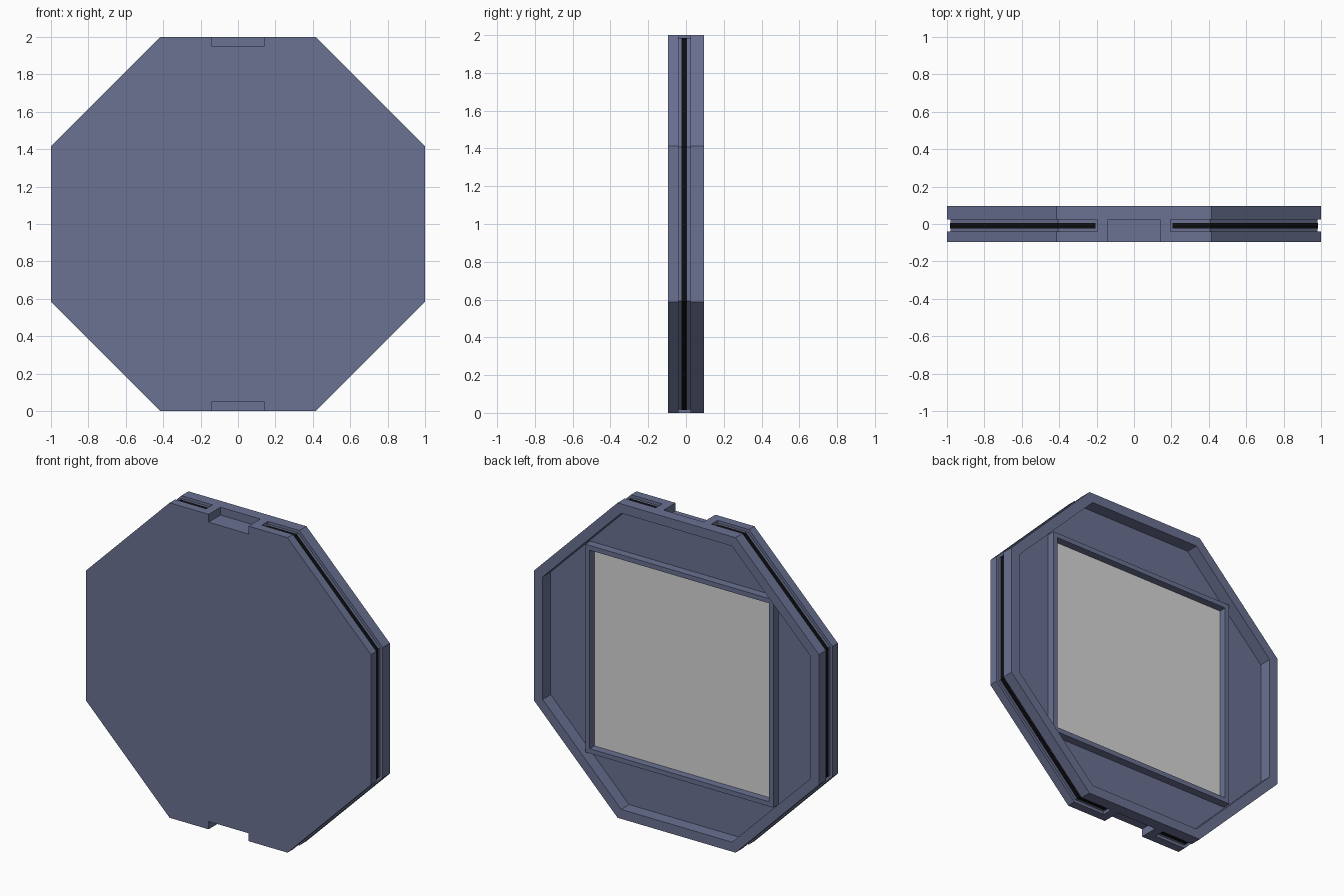
import bpy, bmesh, math

if "Cube" in bpy.data.objects:
    bpy.data.objects.remove(bpy.data.objects["Cube"])

T = math.tan(math.pi / 8)      # half side of an octagon with apothem 1
HALF = 0.095                   # half thickness of the plate
G0, G1 = -0.04, 0.024          # front and back of the edge groove
FLOOR = 0.015                  # depth position of the rear recess floor


def material(name, rgb):
    m = bpy.data.materials.new(name)
    m.diffuse_color = (*rgb, 1)
    m.use_nodes = True
    m.node_tree.nodes["Principled BSDF"].inputs["Base Color"].default_value = m.diffuse_color
    return m


BLUE = material("slate blue", (0.145, 0.167, 0.29))
BLACK = material("black", (0.004, 0.004, 0.005))
GREY = material("light grey", (0.68, 0.68, 0.68))


def octagon(r):
    return [(r * T, r), (r, r * T), (r, -r * T), (r * T, -r),
            (-r * T, -r), (-r, -r * T), (-r, r * T), (-r * T, r)]


def rect(x0, x1, z0, z1):
    return [(x0, z0), (x1, z0), (x1, z1), (x0, z1)]


def half_band(outer, inner, start, side):
    """C-shaped band following one side of the octagon rim."""
    def path(r):
        return [(start, r)] + octagon(r)[:4] + [(start, -r)]
    return [(side * x, z) for x, z in path(outer) + path(inner)[::-1]]


def prism(name, pts, y0, y1, mat):
    """Extrude an outline in the xz plane (centred on z = 1) from y0 to y1."""
    bm = bmesh.new()
    face = bm.faces.new([bm.verts.new((x, y0, z + 1)) for x, z in pts])
    res = bmesh.ops.extrude_face_region(bm, geom=[face], use_keep_orig=True)
    verts = [v for v in res["geom"] if isinstance(v, bmesh.types.BMVert)]
    bmesh.ops.translate(bm, verts=verts, vec=(0, y1 - y0, 0))
    bmesh.ops.recalc_face_normals(bm, faces=bm.faces)
    me = bpy.data.meshes.new(name)
    bm.to_mesh(me)
    bm.free()
    me.materials.append(mat)
    ob = bpy.data.objects.new(name, me)
    bpy.context.collection.objects.link(ob)
    return ob


def cut(ob, pts, y0, y1):
    cutter = prism("cutter", pts, y0, y1, BLUE)
    cutter.hide_render = True
    mod = ob.modifiers.new("cut", 'BOOLEAN')
    mod.operation = 'DIFFERENCE'
    mod.solver = 'EXACT'
    mod.object = cutter
    bpy.context.view_layer.objects.active = ob
    bpy.ops.object.modifier_apply(modifier=mod.name)
    bpy.data.objects.remove(cutter)


# octagonal body with a rear recess
body = prism("body", octagon(1), -HALF, HALF, BLUE)
cut(body, octagon(0.94), FLOOR, 0.2)

# edge groove on both sides, with its black strip
for side, label in ((1, "right"), (-1, "left")):
    cut(body, half_band(1.1, 0.982, 0.195, side), G0, G1)
    prism(label + "_edge_strip", half_band(0.984, 0.975, 0.205, side),
          -0.023, 0.006, BLACK)

# notches in the top and bottom edges, open to the front
cut(body, rect(-0.14, 0.14, 0.95, 1.1), -0.2, G1)
cut(body, rect(-0.14, 0.14, -1.1, -0.95), -0.2, G1)

# square frame and screen on the back
frame = prism("screen_frame", rect(-0.66, 0.66, -0.66, 0.66), FLOOR - 0.005, 0.066, BLUE)
cut(frame, rect(-0.63, 0.63, -0.63, 0.63), -0.1, 0.2)
prism("screen", rect(-0.632, 0.632, -0.632, 0.632), FLOOR - 0.003, FLOOR + 0.004, GREY)
